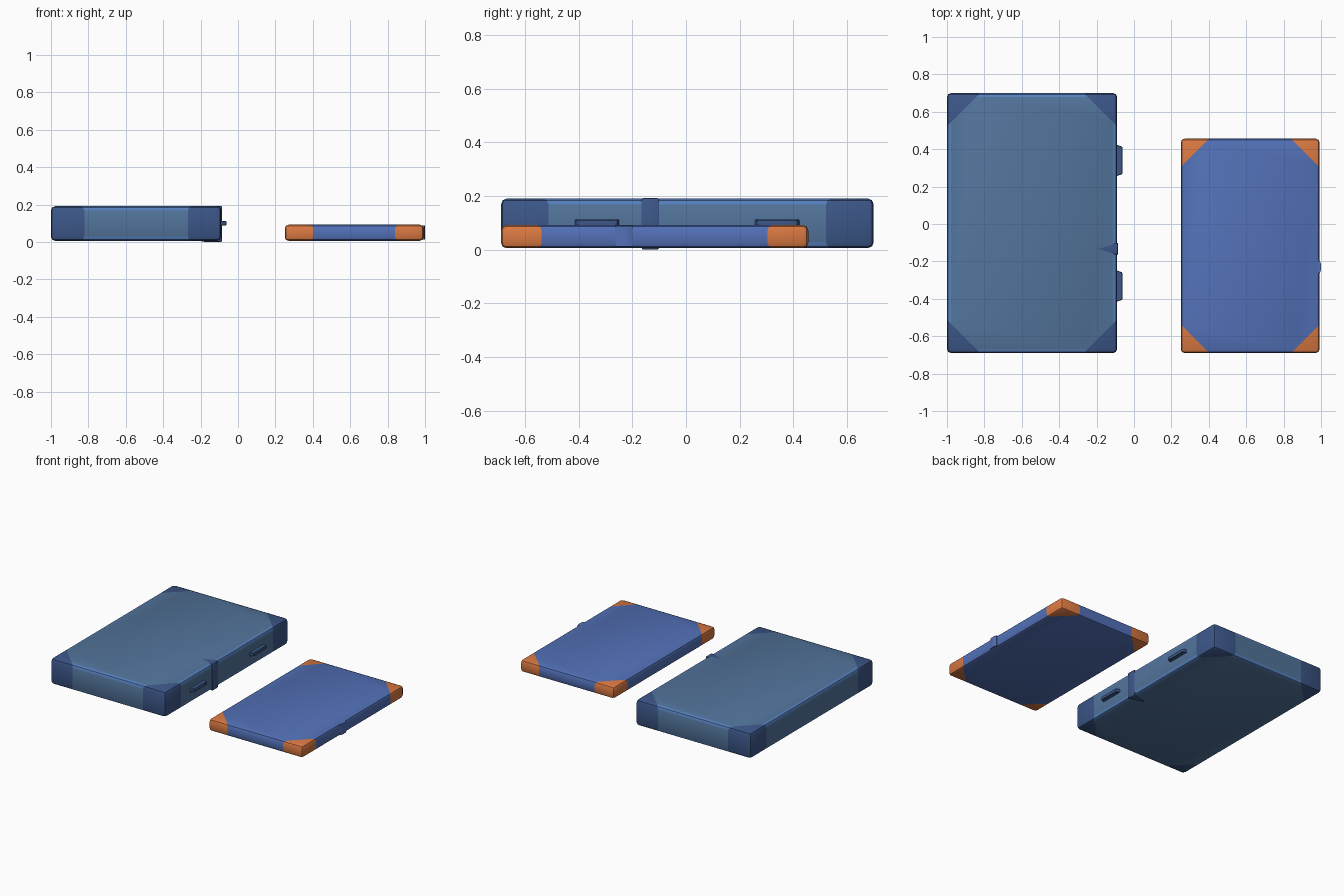
import bpy, bmesh
from mathutils import Vector

if "Cube" in bpy.data.objects:
    bpy.data.objects.remove(bpy.data.objects["Cube"])


def material(name, rgb):
    m = bpy.data.materials.new(name)
    m.diffuse_color = (*rgb, 1)
    m.use_nodes = True
    m.node_tree.nodes["Principled BSDF"].inputs["Base Color"].default_value = m.diffuse_color
    return m


SLATE = material("slate cover", (0.085, 0.175, 0.33))
NAVY = material("navy", (0.045, 0.095, 0.25))
RIM = material("blue rim", (0.095, 0.22, 0.52))
BLUE = material("blue cover", (0.085, 0.165, 0.48))
ORANGE = material("orange", (0.7, 0.19, 0.055))


def finish(bm, name, mats):
    bmesh.ops.recalc_face_normals(bm, faces=bm.faces)
    me = bpy.data.meshes.new(name)
    bm.to_mesh(me)
    bm.free()
    for m in mats:
        me.materials.append(m)
    ob = bpy.data.objects.new(name, me)
    bpy.context.collection.objects.link(ob)
    bpy.ops.object.select_all(action='DESELECT')
    bpy.context.view_layer.objects.active = ob
    ob.select_set(True)
    bpy.ops.object.shade_smooth_by_angle(angle=0.6)
    return ob


def prism(outline, z0, z1, bevel, segments=2):
    """Extruded outline with rounded edges."""
    bm = bmesh.new()
    face = bm.faces.new([bm.verts.new((x, y, z0)) for x, y in outline])
    ext = bmesh.ops.extrude_face_region(bm, geom=[face])
    top = [v for v in ext["geom"] if isinstance(v, bmesh.types.BMVert)]
    bmesh.ops.translate(bm, verts=top, vec=(0, 0, z1 - z0))
    bmesh.ops.recalc_face_normals(bm, faces=bm.faces)
    if bevel:
        bmesh.ops.bevel(bm, geom=bm.edges[:], offset=bevel, segments=segments,
                        profile=0.5, affect='EDGES')
    return bm


def case(name, x0, x1, y0, y1, z0, z1, bevel, corner, mats):
    """Rounded slab whose corners are cut off diagonally in a second colour."""
    bm = prism([(x0, y0), (x1, y0), (x1, y1), (x0, y1)], z0, z1, bevel)
    cuts = []
    for cx, sx in ((x0, -1), (x1, 1)):
        for cy, sy in ((y0, -1), (y1, 1)):
            p, n = Vector((cx - sx * corner, cy, 0)), Vector((sx, sy, 0)).normalized()
            cuts.append((p, n))
            bmesh.ops.bisect_plane(bm, geom=bm.verts[:] + bm.edges[:] + bm.faces[:],
                                   plane_co=p, plane_no=n)
    bm.normal_update()
    for f in bm.faces:
        c = f.calc_center_median()
        if any((c - p).dot(n) > 0 for p, n in cuts):
            f.material_index = 1
        elif max(abs(a) for a in f.normal) < 0.99:
            f.material_index = 2
    return finish(bm, name, mats)


# Large case and small case
case("large_case", -1, -0.09, -0.69, 0.70, 0.006, 0.191, 0.022, 0.178,
     (SLATE, NAVY, RIM))
case("small_case", 0.25, 0.992, -0.69, 0.456, 0.006, 0.092, 0.02, 0.152,
     (BLUE, ORANGE, BLUE))

# Pointed marker tab wrapped over the large case's side
finish(prism([(-0.205, -0.133), (-0.085, -0.168), (-0.085, -0.098)], 0.0, 0.193, 0.008),
       "marker_tab", [NAVY])

# Thumb bump on the small case's side
finish(prism([(0.93, -0.262), (0.994, -0.262), (1.0, -0.245), (1.0, -0.215),
              (0.994, -0.198), (0.93, -0.198)], 0.012, 0.088, 0.0),
       "thumb_bump", [BLUE])

# Side buttons on the large case
for label, y in (("rear", 0.34), ("front", -0.332)):
    finish(prism([(-0.10, y - 0.083), (-0.09, y - 0.083), (-0.062, y - 0.073),
                  (-0.062, y + 0.073), (-0.09, y + 0.083), (-0.10, y + 0.083)],
                 0.088, 0.112, 0.003, 1),
           label + "_side_button", [NAVY])
